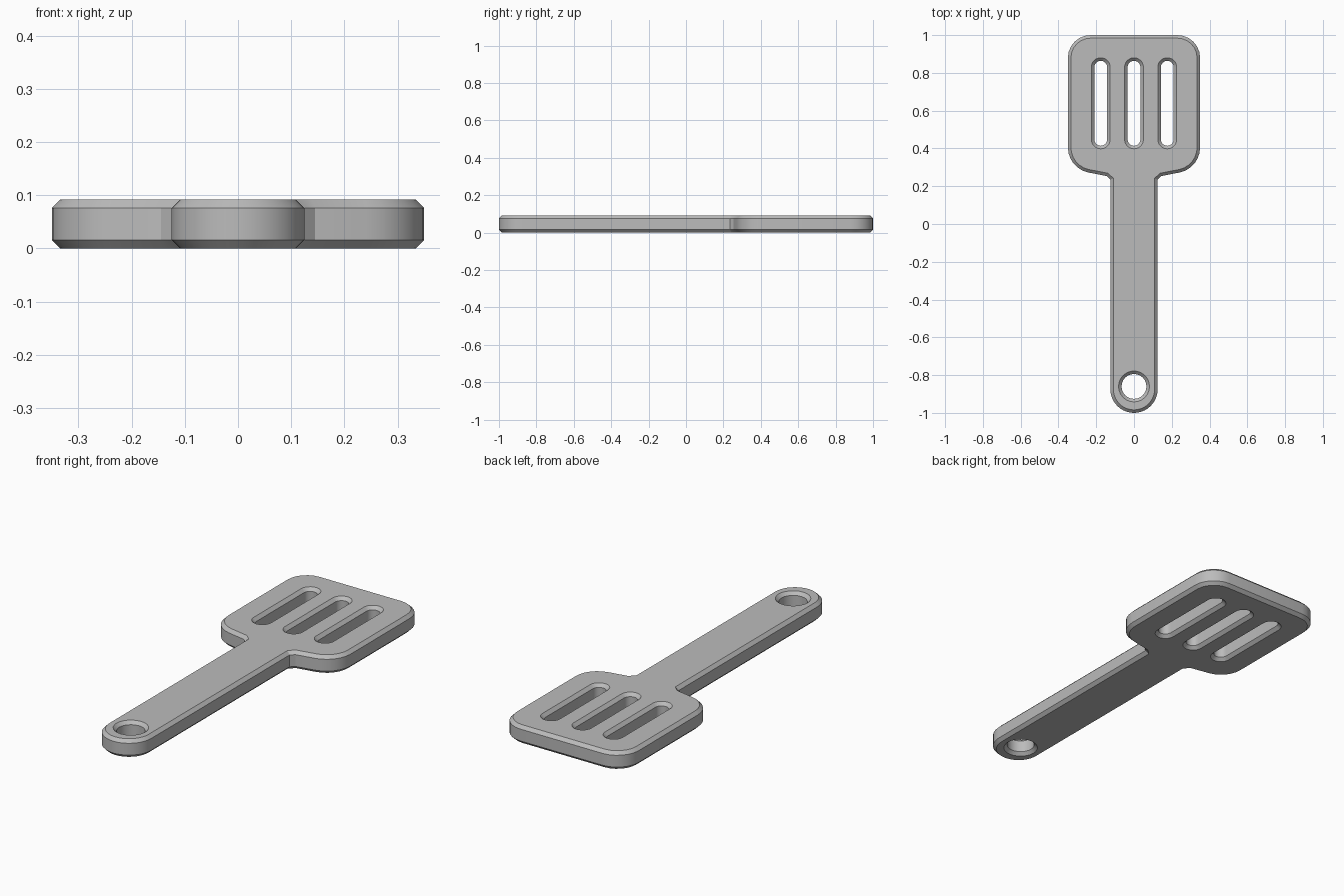
import bpy, bmesh
from math import sin, cos, pi, radians

cube = bpy.data.objects.get("Cube")
if cube:
    bpy.data.objects.remove(cube)

HEIGHT = 0.092
CHAMFER = 0.016

# Single plain grey
grey = bpy.data.materials.new("plain grey")
grey.use_nodes = True
colour = (0.5, 0.5, 0.5, 1)
grey.diffuse_color = colour
grey.node_tree.nodes["Principled BSDF"].inputs["Base Color"].default_value = colour


def arc(cx, cy, r, start, end, steps):
    """Points along an arc, angles in degrees."""
    angles = [radians(start + (end - start) * i / steps) for i in range(steps + 1)]
    return [(cx + r * cos(a), cy + r * sin(a)) for a in angles]


def slot(cx, y0, y1, r):
    """Long hole with round ends."""
    return arc(cx, y1 - r, r, 0, 180, 12) + arc(cx, y0 + r, r, 180, 360, 12)


# Right half of the outline: handle end, neck, blade corners
half = arc(0, -0.875, 0.125, -90, 0, 10)
half += [(0.125, 0.235), (0.145, 0.254)]
half += arc(0.215, 0.405, 0.135, -78, 0, 6)
half += arc(0.23, 0.88, 0.12, 0, 90, 6)
outline = half + [(-x, y) for x, y in reversed(half[1:])]

# Blade slots and hanging hole
holes = [slot(x, 0.414, 0.864, 0.034) for x in (-0.176, 0, 0.176)]
holes.append(arc(0, -0.86, 0.066, 0, 360, 24)[:-1])

# Flat curve filled, extruded and chamfered
curve = bpy.data.curves.new("spatula_profile", "CURVE")
curve.dimensions = "2D"
curve.fill_mode = "BOTH"
curve.extrude = HEIGHT / 2 - CHAMFER
curve.bevel_depth = CHAMFER
curve.bevel_resolution = 0
curve.offset = -CHAMFER
for loop in [outline] + holes:
    spline = curve.splines.new("POLY")
    spline.points.add(len(loop) - 1)
    for point, (x, y) in zip(spline.points, loop):
        point.co = (x, y, 0, 1)
    spline.use_cyclic_u = True
profile = bpy.data.objects.new("spatula_profile", curve)
bpy.context.collection.objects.link(profile)
bpy.context.view_layer.update()

# Turn the curve into one welded mesh
graph = bpy.context.evaluated_depsgraph_get()
mesh = bpy.data.meshes.new_from_object(profile.evaluated_get(graph))
bpy.data.objects.remove(profile)
bm = bmesh.new()
bm.from_mesh(mesh)
bmesh.ops.remove_doubles(bm, verts=bm.verts, dist=0.0005)
bmesh.ops.recalc_face_normals(bm, faces=bm.faces)
bm.to_mesh(mesh)
bm.free()
mesh.materials.clear()
mesh.materials.append(grey)

spatula = bpy.data.objects.new("spatula", mesh)
spatula.location.z = HEIGHT / 2
bpy.context.collection.objects.link(spatula)
bpy.ops.object.select_all(action="DESELECT")
spatula.select_set(True)
bpy.context.view_layer.objects.active = spatula
bpy.ops.object.shade_smooth_by_angle(angle=radians(30))
